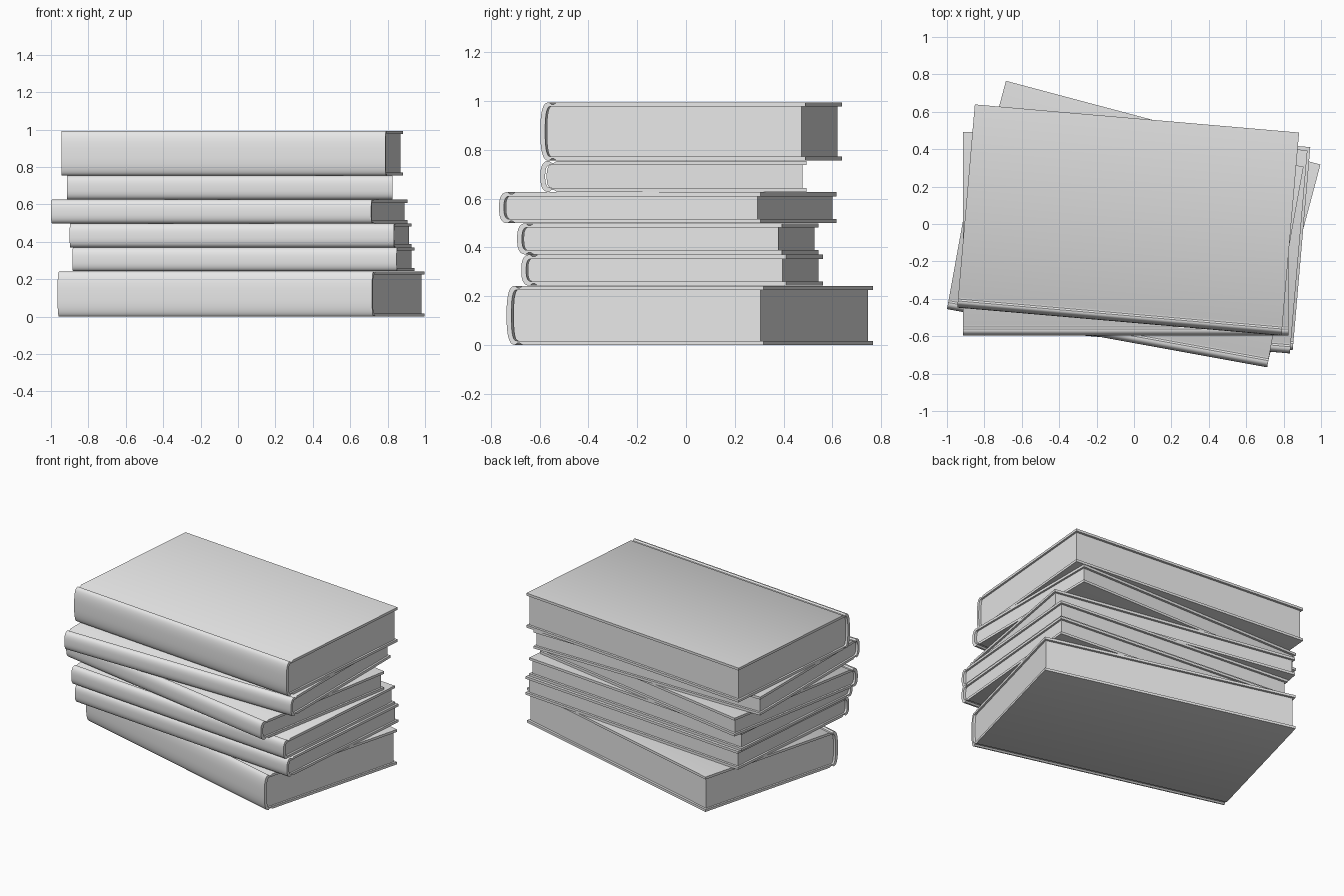
import bpy, bmesh, math

cube = bpy.data.objects.get("Cube")
if cube:
    bpy.data.objects.remove(cube, do_unlink=True)

WIDTH, DEPTH, BOARD = 1.74, 1.09, 0.017

grey = bpy.data.materials.new("plain_grey")
grey.use_nodes = True
grey.diffuse_color = (0.8, 0.8, 0.8, 1)
grey.node_tree.nodes["Principled BSDF"].inputs["Base Color"].default_value = (0.8, 0.8, 0.8, 1)


def spine_arc(front, back, z0, z1, steps=24, power=2.6):
    """Rounded spine curve from the bottom board round to the top board."""
    mid, half = (z0 + z1) / 2, (z1 - z0) / 2
    points = []
    for i in range(steps + 1):
        a = math.pi * i / steps
        c, s = math.cos(a), max(math.sin(a), 0)
        z = mid - half * math.copysign(abs(c) ** (2 / power), c)
        points.append((back - (back - front) * s ** (2 / power), z))
    return points


def extrude_profile(name, profile, x0, x1, place, angle):
    """Sweep a closed y-z profile along x and put it in the stack."""
    bm = bmesh.new()
    face = bm.faces.new([bm.verts.new((x0, y, z)) for y, z in profile])
    swept = bmesh.ops.extrude_face_region(bm, geom=[face])["geom"]
    moved = [v for v in swept if isinstance(v, bmesh.types.BMVert)]
    bmesh.ops.translate(bm, verts=moved, vec=(x1 - x0, 0, 0))
    bmesh.ops.recalc_face_normals(bm, faces=bm.faces)
    mesh = bpy.data.meshes.new(name)
    bm.to_mesh(mesh)
    bm.free()
    mesh.materials.append(grey)
    obj = bpy.data.objects.new(name, mesh)
    bpy.context.collection.objects.link(obj)
    obj.location = place
    obj.rotation_euler.z = math.radians(angle)
    bpy.ops.object.select_all(action="DESELECT")
    obj.select_set(True)
    bpy.context.view_layer.objects.active = obj
    bpy.ops.object.shade_smooth_by_angle(angle=math.radians(35))


def make_book(label, x, y, z, height, angle):
    place = (x, y, z)
    # Cover: boards, pressed hinge grooves and rounded spine in one profile
    groove = [(0.046, 0.008), (0.056, 0.008), (0.068, 0)]
    outer = [(DEPTH, 0)] + [(gy, gz) for gy, gz in reversed(groove)]
    outer += spine_arc(0, 0.036, 0, height)
    outer += [(gy, height - gz) for gy, gz in groove] + [(DEPTH, height)]
    inner = spine_arc(0.02, 0.042, BOARD, height - BOARD)
    inner = [(DEPTH, BOARD)] + inner + [(DEPTH, height - BOARD)]
    extrude_profile(label + "_cover", outer + inner[::-1], 0, WIDTH, place, angle)
    # Pages: block set in from the board edges, rounded at the spine
    pages = spine_arc(0.026, 0.046, BOARD, height - BOARD)
    pages += [(DEPTH - 0.016, height - BOARD), (DEPTH - 0.016, BOARD)]
    extrude_profile(label + "_pages", pages, 0.013, WIDTH - 0.013, place, angle)


# Stack from bottom to top: name, spine's right-hand corner x and y, height, turn
stack = [
    ("bottom_book", -0.965, -0.288, 0.243, -14.9),
    ("second_book", -0.885, -0.525, 0.128, -4.95),
    ("third_book", -0.90, -0.542, 0.128, -4.95),
    ("fourth_book", -1.0, -0.455, 0.128, -10.3),
    ("fifth_book", -0.915, -0.597, 0.128, 0),
    ("top_book", -0.945, -0.447, 0.24, -4.95),
]
level = 0
for label, x, y, height, turn in stack:
    make_book(label, x, y, level, height - 0.001, turn)
    level += height
